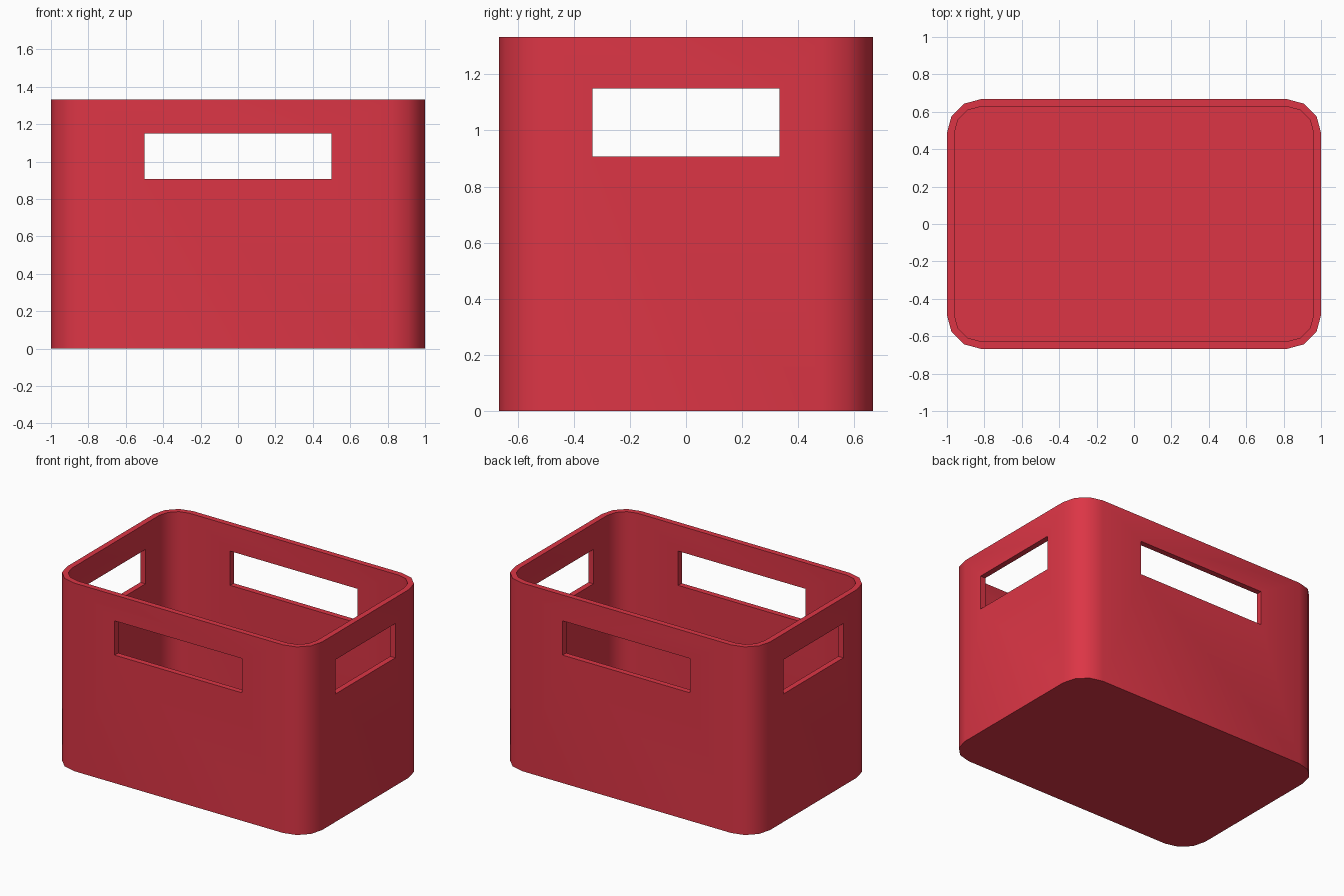
import bpy, bmesh, math

cube = bpy.data.objects.get("Cube")
if cube:
    bpy.data.objects.remove(cube)

HALF_X, HALF_Y, HEIGHT = 1.0, 0.667, 1.333
RADIUS, WALL, FLOOR, STEPS = 0.18, 0.04, 0.04, 3
HOLE_BOTTOM, HOLE_TOP = 0.907, 1.15

red = bpy.data.materials.new("crate red")
red.use_nodes = True
colour = (0.716, 0.036, 0.06, 1)
red.diffuse_color = colour
red.node_tree.nodes["Principled BSDF"].inputs["Base Color"].default_value = colour


def rounded_ring(bm, inset, z):
    """Loop of vertices around a rounded rectangle."""
    ring = []
    r = RADIUS - inset
    for corner, (sx, sy) in enumerate([(1, 1), (-1, 1), (-1, -1), (1, -1)]):
        for i in range(STEPS + 1):
            a = math.pi / 2 * (corner + i / STEPS)
            ring.append(bm.verts.new((sx * (HALF_X - RADIUS) + r * math.cos(a),
                                      sy * (HALF_Y - RADIUS) + r * math.sin(a), z)))
    return ring


# Open-topped crate: outer wall, rim, inner wall and floor
bm = bmesh.new()
rings = [rounded_ring(bm, inset, z) for inset, z in
         [(0, 0), (0, HEIGHT), (WALL, HEIGHT), (WALL, FLOOR)]]
for low, high in zip(rings, rings[1:]):
    for i in range(len(low)):
        j = (i + 1) % len(low)
        bm.faces.new((low[i], low[j], high[j], high[i]))
bm.faces.new(rings[0][::-1])
bm.faces.new(rings[-1])
bmesh.ops.recalc_face_normals(bm, faces=bm.faces)
mesh = bpy.data.meshes.new("crate")
bm.to_mesh(mesh)
bm.free()
mesh.materials.append(red)
crate = bpy.data.objects.new("crate", mesh)
bpy.context.collection.objects.link(crate)

# Handle openings: one long box through each pair of opposite walls
cutters = []
for name, size_x, size_y in [("long_side_cutter", HALF_X, 3),
                             ("short_side_cutter", 3, HALF_Y)]:
    bpy.ops.mesh.primitive_cube_add(size=1, location=(0, 0, (HOLE_BOTTOM + HOLE_TOP) / 2))
    cutter = bpy.context.object
    cutter.name = name
    cutter.scale = (size_x, size_y, HOLE_TOP - HOLE_BOTTOM)
    cutter.hide_render = True
    cutter.data.materials.append(red)
    cut = crate.modifiers.new(name, 'BOOLEAN')
    cut.operation = 'DIFFERENCE'
    cut.solver = 'EXACT'
    cut.object = cutter
    cutters.append(cutter)

bpy.ops.object.select_all(action='DESELECT')
crate.select_set(True)
bpy.context.view_layer.objects.active = crate
for cutter in cutters:
    bpy.ops.object.modifier_apply(modifier=cutter.name)
    bpy.data.objects.remove(cutter)

# Soft corners, crisp rim and openings
bpy.ops.object.shade_smooth_by_angle(angle=math.radians(40))
